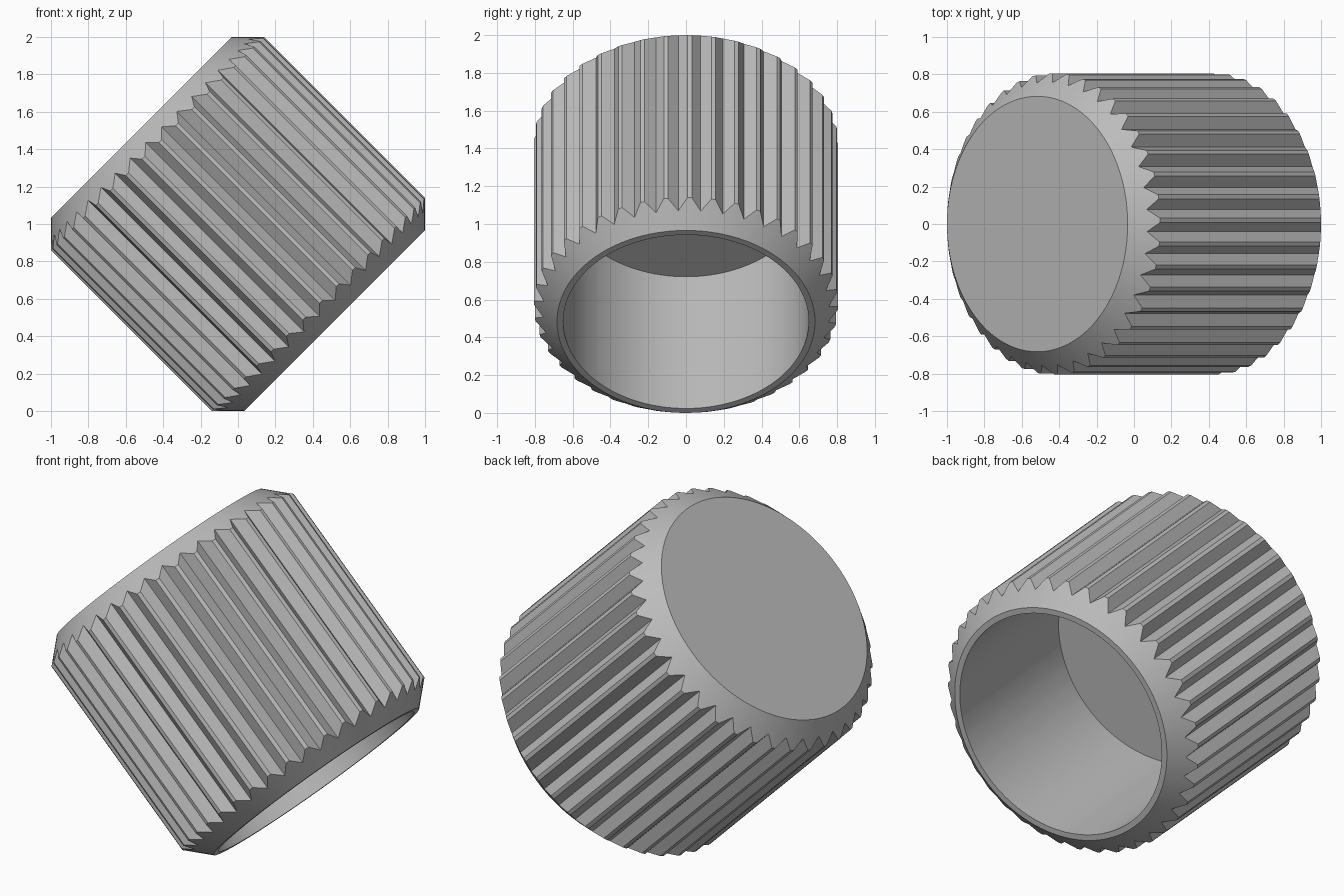
import bpy, bmesh
from math import sin, cos, radians
from mathutils import Matrix

cube = bpy.data.objects.get("Cube")
if cube:
    bpy.data.objects.remove(cube, do_unlink=True)

# Cap dimensions, measured about its own axis
TEETH = 40
HALF = 0.731         # half height along the axis
FACE_R = 0.683       # radius of the flat ends
BORE_R = 0.65
BORE_FLOOR = 0.255
TIP_R, ROOT_R = 0.806, 0.757
STEP = 360 / TEETH
PHASE = 1.4          # angle of the first ridge
TIP_HALF = 0.8       # half width of a ridge top, in degrees

# One ridge is a root point and two tip points, repeated around the cap
tooth = [(-STEP / 2, ROOT_R), (-TIP_HALF, TIP_R), (TIP_HALF, TIP_R)]
outline = [(radians(PHASE + i * STEP + a), r)
           for i in range(TEETH) for a, r in tooth]

bm = bmesh.new()


def ring(height, radius=None):
    """Circle of the given radius, or the ridge outline cut by the 45 degree chamfer."""
    verts = []
    for a, r in outline:
        rad = radius or r
        z = height if radius else height * (HALF + FACE_R - r)
        verts.append(bm.verts.new((rad * cos(a), rad * sin(a), z)))
    return verts


# Loft: bore floor, bore mouth, rim, lower chamfer, ridges, upper chamfer
rings = [ring(BORE_FLOOR, BORE_R), ring(-HALF, BORE_R), ring(-HALF, FACE_R),
         ring(-1), ring(1), ring(HALF, FACE_R)]
n = len(outline)
for lower, upper in zip(rings, rings[1:]):
    for i in range(n):
        j = (i + 1) % n
        bm.faces.new((lower[i], lower[j], upper[j], upper[i]))
bm.faces.new(rings[0])
bm.faces.new(rings[-1])
bmesh.ops.recalc_face_normals(bm, faces=bm.faces)

# Tilt the axis and lift the cap on to the ground
bm.transform(Matrix.Translation((0, 0, 1)) @ Matrix.Rotation(radians(-45), 4, 'Y'))

mesh = bpy.data.meshes.new("ridged_cap")
bm.to_mesh(mesh)
bm.free()
cap = bpy.data.objects.new("ridged_cap", mesh)
bpy.context.collection.objects.link(cap)

# Plain grey
grey = bpy.data.materials.new("grey")
grey.use_nodes = True
colour = (0.5, 0.5, 0.5, 1)
grey.diffuse_color = colour
grey.node_tree.nodes["Principled BSDF"].inputs["Base Color"].default_value = colour
mesh.materials.append(grey)

# Smooth bore and chamfers, crisp ridges
bpy.ops.object.select_all(action='DESELECT')
cap.select_set(True)
bpy.context.view_layer.objects.active = cap
bpy.ops.object.shade_smooth_by_angle(angle=radians(25))
